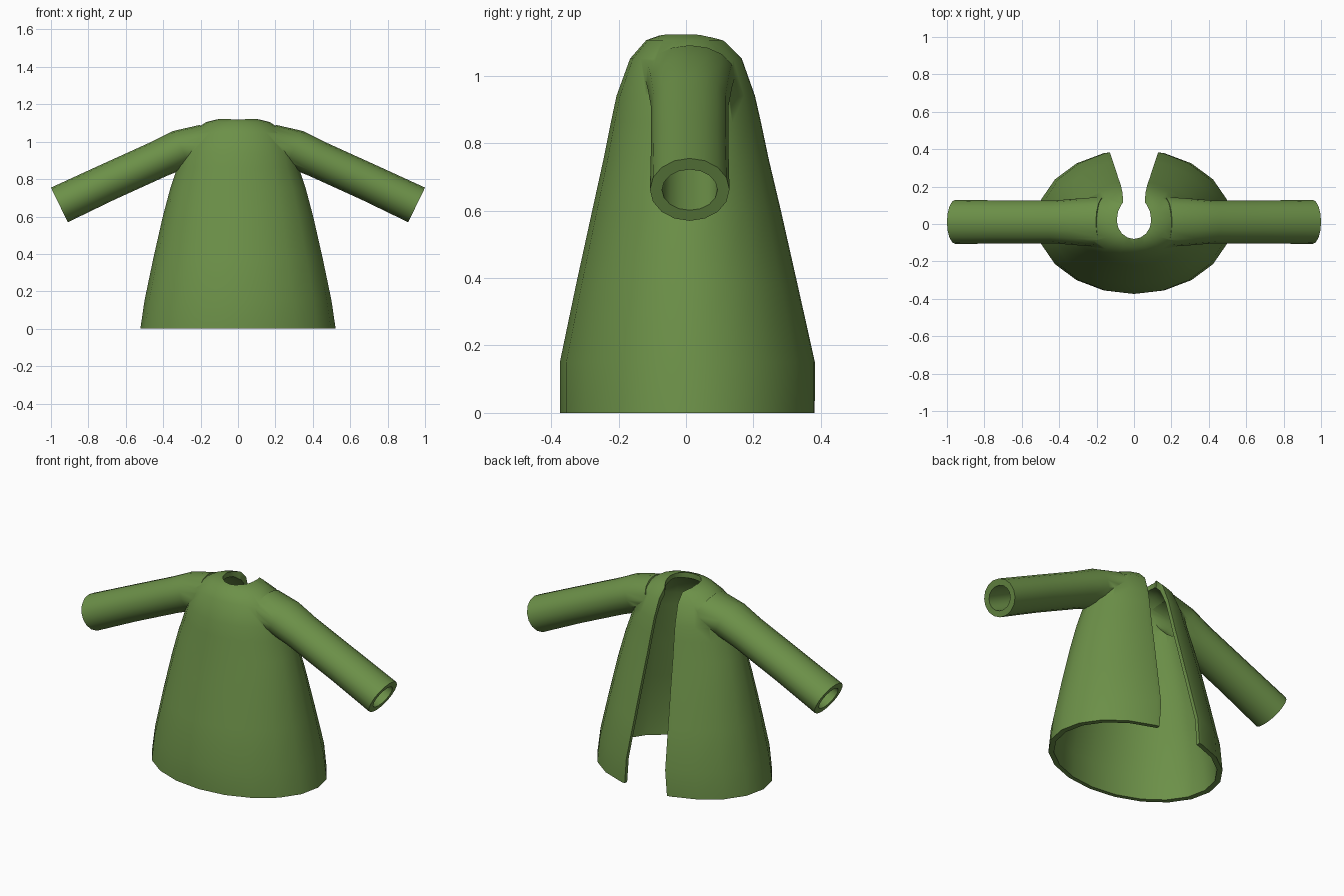
import bpy, bmesh, math
from mathutils import Vector

if "Cube" in bpy.data.objects:
    bpy.data.objects.remove(bpy.data.objects["Cube"])


def loft(name, rings, sides):
    """Closed solid skinned through elliptical rings (centre, axis_a, axis_b)."""
    bm = bmesh.new()
    loops = []
    for c, a, b in rings:
        loops.append([bm.verts.new(Vector(c) + Vector(a) * math.cos(t) + Vector(b) * math.sin(t))
                      for t in (2 * math.pi * i / sides for i in range(sides))])
    for lo, hi in zip(loops, loops[1:]):
        for i in range(sides):
            j = (i + 1) % sides
            bm.faces.new((lo[i], lo[j], hi[j], hi[i]))
    bm.faces.new(loops[0])
    bm.faces.new(loops[-1])
    return finish(name, bm)


def prism(name, points, axis, start, end):
    """Extrude a 2D outline along an axis ('Y' or 'Z')."""
    bm = bmesh.new()
    place = (lambda p, d: (p[0], d, p[1])) if axis == 'Y' else (lambda p, d: (p[0], p[1], d))
    f = bm.faces.new([bm.verts.new(place(p, start)) for p in points])
    top = bmesh.ops.extrude_face_region(bm, geom=[f])["geom"]
    shift = Vector(place((0, 0), end - start))
    bmesh.ops.translate(bm, vec=shift, verts=[v for v in top if isinstance(v, bmesh.types.BMVert)])
    return finish(name, bm)


def finish(name, bm):
    bmesh.ops.recalc_face_normals(bm, faces=bm.faces)
    me = bpy.data.meshes.new(name)
    bm.to_mesh(me)
    bm.free()
    ob = bpy.data.objects.new(name, me)
    bpy.context.collection.objects.link(ob)
    return ob


def boolean(target, tool, operation):
    m = target.modifiers.new("bool", 'BOOLEAN')
    m.object, m.operation, m.solver = tool, operation, 'EXACT'
    bpy.context.view_layer.objects.active = target
    bpy.ops.object.modifier_apply(modifier=m.name)
    bpy.data.objects.remove(tool)


# Body profile: z, half width, half depth, y centre
PROFILE = [(0.0, 0.522, 0.386, 0.012), (0.15, 0.50, 0.386, 0.012),
           (0.38, 0.452, 0.335, 0.009), (0.6, 0.402, 0.285, 0.007),
           (0.75, 0.362, 0.25, 0.005), (0.86, 0.325, 0.227, 0.004),
           (0.94, 0.305, 0.209, 0.003), (1.05, 0.255, 0.169, 0.003),
           (1.105, 0.17, 0.118, 0.0), (1.122, 0.10, 0.07, 0.0)]
# Sleeve path: x, z, radius along y, radius across
SLEEVE = [(0.16, 1.0, 0.135, 0.10), (0.30, 0.963, 0.125, 0.105),
          (0.42, 0.909, 0.115, 0.10), (0.70, 0.782, 0.115, 0.10),
          (0.955, 0.662, 0.118, 0.103)]
ACROSS = Vector((0.437, 0, 0.899))


def gown_solid(name, wall, sleeve_wall, overrun):
    """Body with both sleeves, shrunk inwards by the wall thickness."""
    rings = []
    for i, (z, hx, hy, cy) in enumerate(PROFILE):
        z = z - overrun if i == 0 else z - (wall if z > 1 else 0)
        rings.append(((0, cy, z), (0, -(hy - wall), 0), (hx - wall, 0, 0)))
    body = loft(name, rings, 20)
    for side in (1, -1):
        rings = []
        for i, (x, z, ry, rz) in enumerate(SLEEVE):
            if i == len(SLEEVE) - 1:
                x, z = x + 0.9 * overrun, z - 0.437 * overrun
            up = ACROSS * (rz - sleeve_wall)
            rings.append(((side * x, 0.011, z), (0, ry - sleeve_wall, 0), (side * up.x, 0, up.z)))
        boolean(body, loft("sleeve", rings, 16), 'UNION')
    return body


# Hollow gown
gown = gown_solid("gown", 0, 0, 0)
boolean(gown, gown_solid("hollow", 0.024, 0.035, 0.1), 'DIFFERENCE')

# Neck opening
neck = [(0.092 * math.sin(t), 0.02 + (0.10 if math.cos(t) < 0 else 0.125) * math.cos(t))
        for t in (2 * math.pi * i / 16 for i in range(16))]
boolean(gown, prism("neck_cutter", neck, 'Z', 0.98, 1.3), 'DIFFERENCE')

# Tapered slit down the back
slit = [(-0.148, -0.1), (0.148, -0.1), (0.05, 1.2), (-0.05, 1.2)]
boolean(gown, prism("slit_cutter", slit, 'Y', 0.05, 0.6), 'DIFFERENCE')

# Cloth colour and shading
cloth = bpy.data.materials.new("green_cloth")
cloth.diffuse_color = (0.15, 0.28, 0.065, 1)
cloth.use_nodes = True
cloth.node_tree.nodes["Principled BSDF"].inputs["Base Color"].default_value = cloth.diffuse_color
gown.data.materials.clear()
gown.data.materials.append(cloth)
bpy.ops.object.select_all(action='DESELECT')
gown.select_set(True)
bpy.context.view_layer.objects.active = gown
bpy.ops.object.shade_smooth_by_angle(angle=math.radians(50))
